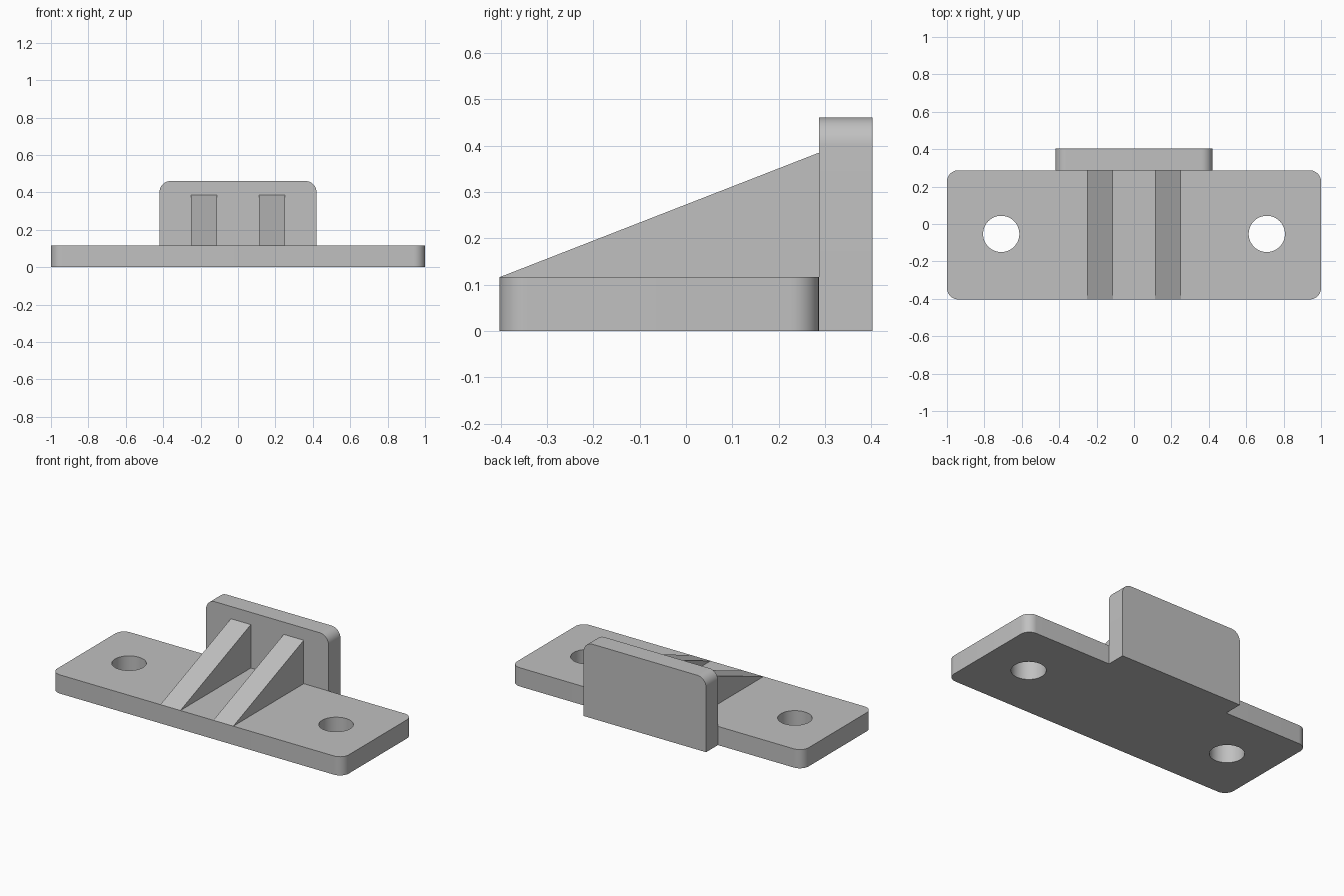
import bpy, bmesh
from math import pi, sin, cos
from mathutils import Vector

cube = bpy.data.objects.get("Cube")
if cube:
    bpy.data.objects.remove(cube, do_unlink=True)

grey = bpy.data.materials.new("light grey")
grey.use_nodes = True
colour = (0.53, 0.53, 0.53, 1)
grey.diffuse_color = colour
grey.node_tree.nodes["Principled BSDF"].inputs["Base Color"].default_value = colour

FRONT, SEAM, BACK = -0.403, 0.287, 0.403
THICK, TOP, CORNER = 0.116, 0.461, 0.06


def extrude(name, points, direction):
    """Solid made by sweeping a flat outline along a direction."""
    bm = bmesh.new()
    face = bm.faces.new([bm.verts.new(p) for p in points])
    swept = bmesh.ops.extrude_face_region(bm, geom=[face])
    moved = [v for v in swept["geom"] if isinstance(v, bmesh.types.BMVert)]
    bmesh.ops.translate(bm, verts=moved, vec=Vector(direction))
    bmesh.ops.recalc_face_normals(bm, faces=bm.faces)
    mesh = bpy.data.meshes.new(name)
    bm.to_mesh(mesh)
    bm.free()
    mesh.materials.append(grey)
    obj = bpy.data.objects.new(name, mesh)
    bpy.context.collection.objects.link(obj)
    return obj


def arc(cx, cy, radius, start, sweep, steps):
    return [(cx + radius * cos(start + sweep * i / steps),
             cy + radius * sin(start + sweep * i / steps)) for i in range(steps + 1)]


def select(obj):
    bpy.ops.object.select_all(action="DESELECT")
    obj.select_set(True)
    bpy.context.view_layer.objects.active = obj


# Base plate with four rounded corners
r = CORNER
outline = []
corners = [(1 - r, SEAM - r), (r - 1, SEAM - r), (r - 1, FRONT + r), (1 - r, FRONT + r)]
for i, (x, y) in enumerate(corners):
    outline += arc(x, y, r, i * pi / 2, pi / 2, 10)
base = extrude("base_plate", [(x, y, 0) for x, y in outline], (0, 0, THICK))

# Two screw holes through the base
for side in (-1, 1):
    circle = arc(side * 0.71, -0.053, 0.097, 0, 2 * pi, 48)[:-1]
    cutter = extrude("hole_cutter", [(x, y, -0.1) for x, y in circle], (0, 0, 0.4))
    cutter.hide_render = True
    select(base)
    cut = base.modifiers.new("screw_hole", "BOOLEAN")
    cut.operation = "DIFFERENCE"
    cut.solver = "EXACT"
    cut.object = cutter
    bpy.ops.object.modifier_apply(modifier=cut.name)
    bpy.data.objects.remove(cutter, do_unlink=True)

# Upright back plate, rounded at its two top corners
half = 0.42
profile = [(-half, 0), (half, 0)]
profile += arc(half - r, TOP - r, r, 0, pi / 2, 10)
profile += arc(r - half, TOP - r, r, pi / 2, pi / 2, 10)
back = extrude("back_plate", [(x, SEAM, z) for x, z in profile], (0, BACK - SEAM, 0))

# Pair of triangular bracing ribs
for name, x in (("right_rib", -0.25), ("left_rib", 0.113)):
    extrude(name, [(x, FRONT, THICK), (x, SEAM, THICK), (x, SEAM, 0.385)], (0.137, 0, 0))

for obj in (base, back):
    select(obj)
    bpy.ops.object.shade_smooth_by_angle()
